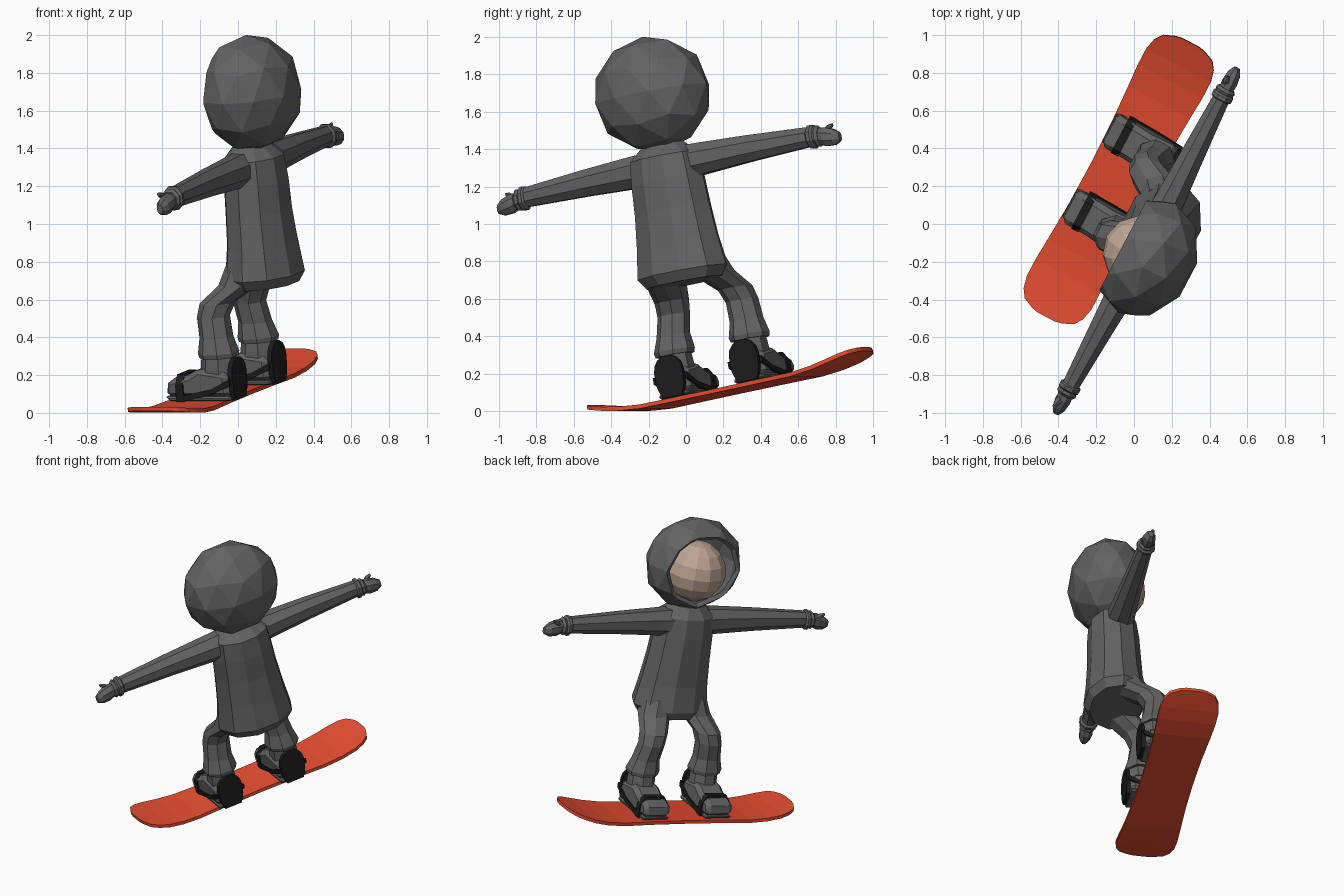
import bpy, bmesh, math
from mathutils import Matrix, Vector

if "Cube" in bpy.data.objects:
    bpy.data.objects.remove(bpy.data.objects["Cube"])

# Rider frame: -X = facing direction, Y = along the board, Z = away from the board
FRAME = (Matrix.Translation((0.079, 0.150, 0.12))
         @ Matrix.Rotation(math.radians(-27.7), 4, 'Z')
         @ Matrix.Rotation(math.radians(10.7), 4, 'X'))


def material(name, rgb):
    m = bpy.data.materials.new(name)
    m.diffuse_color = (*rgb, 1)
    m.use_nodes = True
    m.node_tree.nodes["Principled BSDF"].inputs["Base Color"].default_value = m.diffuse_color
    return m


RED = material("board red", (0.80, 0.075, 0.03))
BLACK = material("binding black", (0.012, 0.012, 0.012))
SKIN = material("skin", (0.52, 0.38, 0.30))
CLOTH = material("dark grey clothing", (0.125, 0.125, 0.125))


def finish(name, bm, mat=CLOTH, bevel=0):
    bmesh.ops.recalc_face_normals(bm, faces=bm.faces)
    me = bpy.data.meshes.new(name)
    bm.to_mesh(me)
    bm.free()
    ob = bpy.data.objects.new(name, me)
    bpy.context.collection.objects.link(ob)
    ob.matrix_world = FRAME
    me.materials.append(mat)
    if bevel:
        mod = ob.modifiers.new("bevel", 'BEVEL')
        mod.width, mod.segments = bevel, 1
    return ob


def skin_rings(name, rings, mat=CLOTH, bevel=0):
    bm = bmesh.new()
    rows = [[bm.verts.new(p) for p in r] for r in rings]
    n = len(rows[0])
    for a, b in zip(rows, rows[1:]):
        for i in range(n):
            bm.faces.new((a[i], a[(i + 1) % n], b[(i + 1) % n], b[i]))
    bm.faces.new(rows[0])
    bm.faces.new(rows[-1])
    return finish(name, bm, mat, bevel)


def loft(name, rings, axis='Z', n=8, side=1, mat=CLOTH):
    """rings: (x, y, z, r1, r2); rings lie across the given axis."""
    out = []
    for x, y, z, r1, r2 in rings:
        row = []
        for i in range(n):
            t = 2 * math.pi * (i + 0.5) / n
            c, s = r1 * math.cos(t), r2 * math.sin(t)
            d = (c, s, 0) if axis == 'Z' else (c, 0, s)
            row.append((x + d[0], (y + d[1]) * side, z + d[2]))
        out.append(row)
    return skin_rings(name, out, mat)


def prism(name, pts, axis, a, b, mat=CLOTH, bevel=0):
    """Extrude a 2D outline: XZ points along Y, or YZ points along X."""
    def put(p, t):
        return (p[0], t, p[1]) if axis == 'Y' else (t, p[0], p[1])
    return skin_rings(name, [[put(p, t) for p in pts] for t in (a, b)], mat, bevel)


# Snowboard: half outline (along, half width, lift), mirrored to nose and tail
half = [(0.0, 0.170, 0), (0.25, 0.174, 0), (0.47, 0.185, 0), (0.60, 0.193, 0.012),
        (0.70, 0.193, 0.030), (0.765, 0.178, 0.046), (0.81, 0.148, 0.057),
        (0.836, 0.09, 0.064), (0.845, 0.05, 0.066)]
stations = [(-0.975 * y, w, z) for y, w, z in half[:0:-1]] + half
skin_rings("snowboard", [[(-0.182 - w, y, z - 0.022), (-0.182 + w, y, z - 0.022),
                          (-0.182 + w, y, z), (-0.182 - w, y, z)]
                         for y, w, z in stations], RED)

# Jacket body
loft("jacket", [(0.13, 0, 0.575, 0.175, 0.225), (0.135, 0, 0.63, 0.205, 0.265),
                (0.135, 0, 0.80, 0.182, 0.24), (0.13, 0, 0.97, 0.172, 0.222),
                (0.13, 0, 1.13, 0.168, 0.212), (0.13, 0, 1.26, 0.155, 0.20),
                (0.12, 0, 1.33, 0.09, 0.12)], n=10)

for side, label in ((1, "front"), (-1, "rear")):
    # Sleeve, cuff and mitten
    loft(label + "_sleeve", [(0.11, 0.08, 1.21, 0.10, 0.10), (0.11, 0.22, 1.212, 0.088, 0.092),
                             (0.105, 0.50, 1.212, 0.07, 0.077),
                             (0.10, 0.89, 1.205, 0.048, 0.056)], 'Y', 8, side)
    loft(label + "_glove_cuff", [(0.10, 0.865, 1.203, 0.05, 0.055), (0.10, 0.875, 1.203, 0.062, 0.068),
                                 (0.10, 0.895, 1.202, 0.062, 0.068), (0.10, 0.905, 1.20, 0.052, 0.055),
                                 (0.10, 0.92, 1.20, 0.058, 0.062), (0.10, 0.935, 1.198, 0.045, 0.048)],
         'Y', 8, side)
    loft(label + "_mitten", [(0.10, 0.92, 1.198, 0.04, 0.045), (0.10, 0.965, 1.188, 0.045, 0.055),
                             (0.10, 1.015, 1.178, 0.038, 0.047),
                             (0.10, 1.05, 1.173, 0.018, 0.026)], 'Y', 8, side)
    loft(label + "_thumb", [(0.09, 0.94, 1.205, 0.022, 0.022), (0.08, 0.975, 1.232, 0.02, 0.018),
                            (0.075, 1.003, 1.245, 0.01, 0.01)], 'Y', 6, side)

    # Bent trouser leg with flared cuff
    loft(label + "_trouser_leg", [(0.10, 0.125, 0.70, 0.12, 0.10), (0.06, 0.148, 0.60, 0.12, 0.105),
                                  (-0.06, 0.195, 0.51, 0.098, 0.092), (-0.085, 0.21, 0.44, 0.088, 0.088),
                                  (-0.07, 0.225, 0.33, 0.09, 0.092), (-0.062, 0.23, 0.25, 0.11, 0.112),
                                  (-0.062, 0.23, 0.225, 0.105, 0.105)], 'Z', 8, side)

    # Boot: sole, foot and shaft
    y = 0.23 * side
    prism(label + "_boot_sole", [(0.03, 0), (-0.33, 0), (-0.36, 0.025), (0.03, 0.025)],
          'Y', y - 0.09, y + 0.09, bevel=0.008)
    prism(label + "_boot_foot", [(0.025, 0.015), (-0.345, 0.015), (-0.36, 0.07), (-0.33, 0.118),
                                 (-0.22, 0.138), (-0.15, 0.175), (0.02, 0.15)],
          'Y', y - 0.096, y + 0.096, bevel=0.028)
    loft(label + "_boot_shaft", [(-0.07, 0.23, 0.05, 0.105, 0.09), (-0.068, 0.23, 0.16, 0.10, 0.09),
                                 (-0.062, 0.23, 0.26, 0.09, 0.085)], 'Z', 8, side)

    # Binding: highback with rounded top, toe strap and slanted side arms
    back = [(y + 0.085 * math.cos(t), 0.14 + 0.085 * math.sin(t))
            for t in (math.pi * i / 7 for i in range(8))]
    back += [(y - 0.082, 0.06), (y - 0.06, 0.0), (y + 0.06, 0.0), (y + 0.082, 0.06)]
    prism(label + "_binding_highback", back, 'X', 0.025, 0.05, BLACK)
    strap = [(y - 0.104, 0), (y - 0.104, 0.09), (y - 0.068, 0.142),
             (y + 0.068, 0.142), (y + 0.104, 0.09), (y + 0.104, 0)]
    prism(label + "_binding_toe_strap", strap, 'X', -0.285, -0.24, BLACK)
    for k in (-1, 1):
        prism(label + "_binding_side_arm", [(0.04, 0.12), (0.04, 0.085), (-0.08, 0.035),
                                            (-0.26, 0.0), (-0.26, 0.03), (-0.08, 0.065)],
              'Y', y + k * 0.09, y + k * 0.103, BLACK)

# Head
bm = bmesh.new()
bmesh.ops.create_uvsphere(bm, u_segments=12, v_segments=8, radius=0.2,
                          matrix=Matrix.Translation((0.10, 0, 1.565)))
finish("head", bm, SKIN)

# Hood: faceted ball cut open at the face
bm = bmesh.new()
bmesh.ops.create_icosphere(bm, subdivisions=2, radius=1)
bmesh.ops.transform(bm, verts=bm.verts, matrix=Matrix.Translation((0.145, 0, 1.602))
                    @ Matrix.Diagonal((0.26, 0.332, 0.312, 1)))
bmesh.ops.bisect_plane(bm, geom=bm.verts[:] + bm.edges[:] + bm.faces[:], plane_co=Vector((0.0, 0, 1.6)),
                       plane_no=Vector((-1, 0, 0)), clear_outer=True)
hood = finish("hood", bm)
wall = hood.modifiers.new("wall", 'SOLIDIFY')
wall.thickness, wall.offset = 0.03, -1
